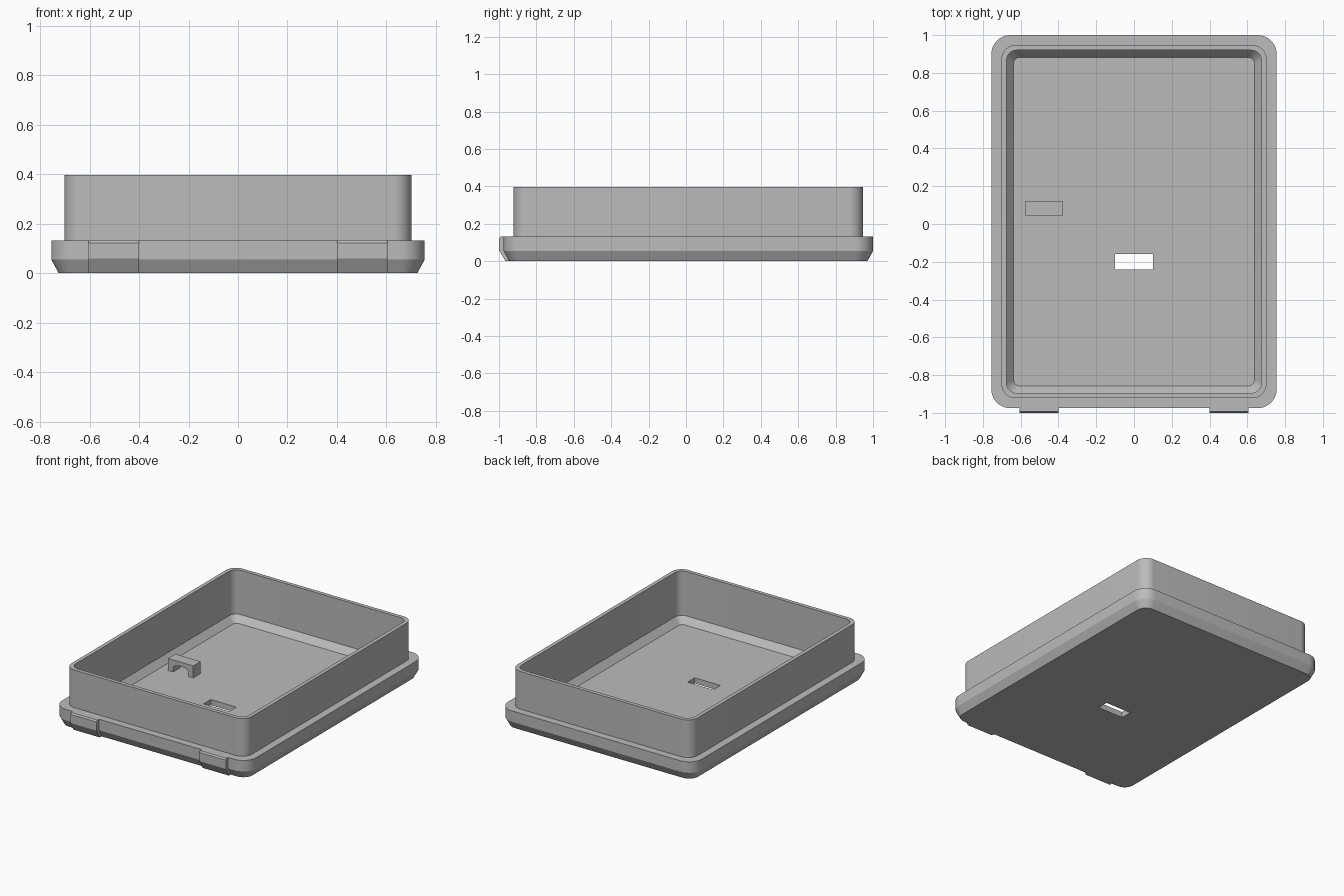
import bpy, bmesh
from math import sin, cos, pi, radians

default = bpy.data.objects.get("Cube")
if default:
    bpy.data.objects.remove(default, do_unlink=True)

grey = bpy.data.materials.new("plain grey")
grey.use_nodes = True
colour = (0.5, 0.5, 0.5, 1)
grey.diffuse_color = colour
grey.node_tree.nodes["Principled BSDF"].inputs["Base Color"].default_value = colour

CENTRE_Y = 0.0125


def finish(name, bm, smooth=True):
    bmesh.ops.recalc_face_normals(bm, faces=bm.faces)
    mesh = bpy.data.meshes.new(name)
    bm.to_mesh(mesh)
    bm.free()
    obj = bpy.data.objects.new(name, mesh)
    mesh.materials.append(grey)
    bpy.context.collection.objects.link(obj)
    bpy.ops.object.select_all(action="DESELECT")
    obj.select_set(True)
    bpy.context.view_layer.objects.active = obj
    if smooth:
        bpy.ops.object.shade_smooth_by_angle(angle=radians(25))
    return obj


def rounded_ring(bm, inset, radius, z, steps=10):
    """Rounded rectangle, inset from the widest outline of the tray."""
    hx, hy = 0.755 - inset - radius, 0.9875 - inset - radius
    ring = []
    for corner, (sx, sy) in enumerate([(1, 1), (-1, 1), (-1, -1), (1, -1)]):
        for i in range(steps + 1):
            a = (corner + i / steps) * pi / 2
            ring.append(bm.verts.new((sx * hx + radius * cos(a),
                                      CENTRE_Y + sy * hy + radius * sin(a), z)))
    return ring


def prism(name, outline, place, start, end):
    """Extrude a 2D outline between two positions along the third axis."""
    bm = bmesh.new()
    a, b = [[bm.verts.new(place(u, v, t)) for u, v in outline] for t in (start, end)]
    bm.faces.new(a)
    bm.faces.new(b)
    for i in range(len(a)):
        j = (i + 1) % len(a)
        bm.faces.new((a[i], a[j], b[j], b[i]))
    return finish(name, bm)


# Tray: flanged base, thin upright wall, chamfered floor (inset, radius, z)
profile = [(0.03, 0.07, 0), (0, 0.1, 0.055), (0, 0.1, 0.132), (0.053, 0.075, 0.132),
           (0.053, 0.075, 0.397), (0.08, 0.055, 0.397), (0.08, 0.055, 0.085),
           (0.118, 0.03, 0.04)]
bm = bmesh.new()
rings = [rounded_ring(bm, *p) for p in profile]
for low, high in zip(rings, rings[1:]):
    for i in range(len(low)):
        j = (i + 1) % len(low)
        bm.faces.new((low[i], low[j], high[j], high[i]))
bm.faces.new(rings[0])
bm.faces.new(rings[-1])
tray = finish("tray", bm, smooth=False)

# Slot through the floor
slot = prism("slot_cutter", [(-0.1, -0.24), (0.1, -0.24), (0.1, -0.16), (-0.1, -0.16)],
             lambda x, y, z: (x, y, z), -0.1, 0.2)
cut = tray.modifiers.new("slot", "BOOLEAN")
cut.operation, cut.solver, cut.object = "DIFFERENCE", "EXACT", slot
bpy.context.view_layer.objects.active = tray
bpy.ops.object.modifier_apply(modifier=cut.name)
bpy.data.objects.remove(slot, do_unlink=True)
bpy.ops.object.select_all(action="DESELECT")
tray.select_set(True)
bpy.ops.object.shade_smooth_by_angle(angle=radians(25))

# Pads on the front of the flange, one on each side
pad = [(-0.94, 0), (-0.965, 0), (-1, 0.06), (-1, 0.122), (-0.992, 0.132), (-0.94, 0.132)]
for side, sign in (("left", 1), ("right", -1)):
    prism(side + "_front_pad", pad, lambda y, z, x: (x, y, z), sign * 0.4, sign * 0.605)

# Small strap loop standing on the floor, with a rounded opening
arch = [(-0.475 + 0.06 * cos(a), 0.07 + 0.025 * sin(a))
        for a in (pi * i / 10 for i in range(11))]
loop = [(-0.378, 0.035), (-0.378, 0.125), (-0.575, 0.125), (-0.575, 0.035),
        (-0.535, 0.035)] + arch[::-1] + [(-0.415, 0.035)]
prism("strap_loop", loop, lambda x, z, y: (x, y, z), 0.042, 0.123)
